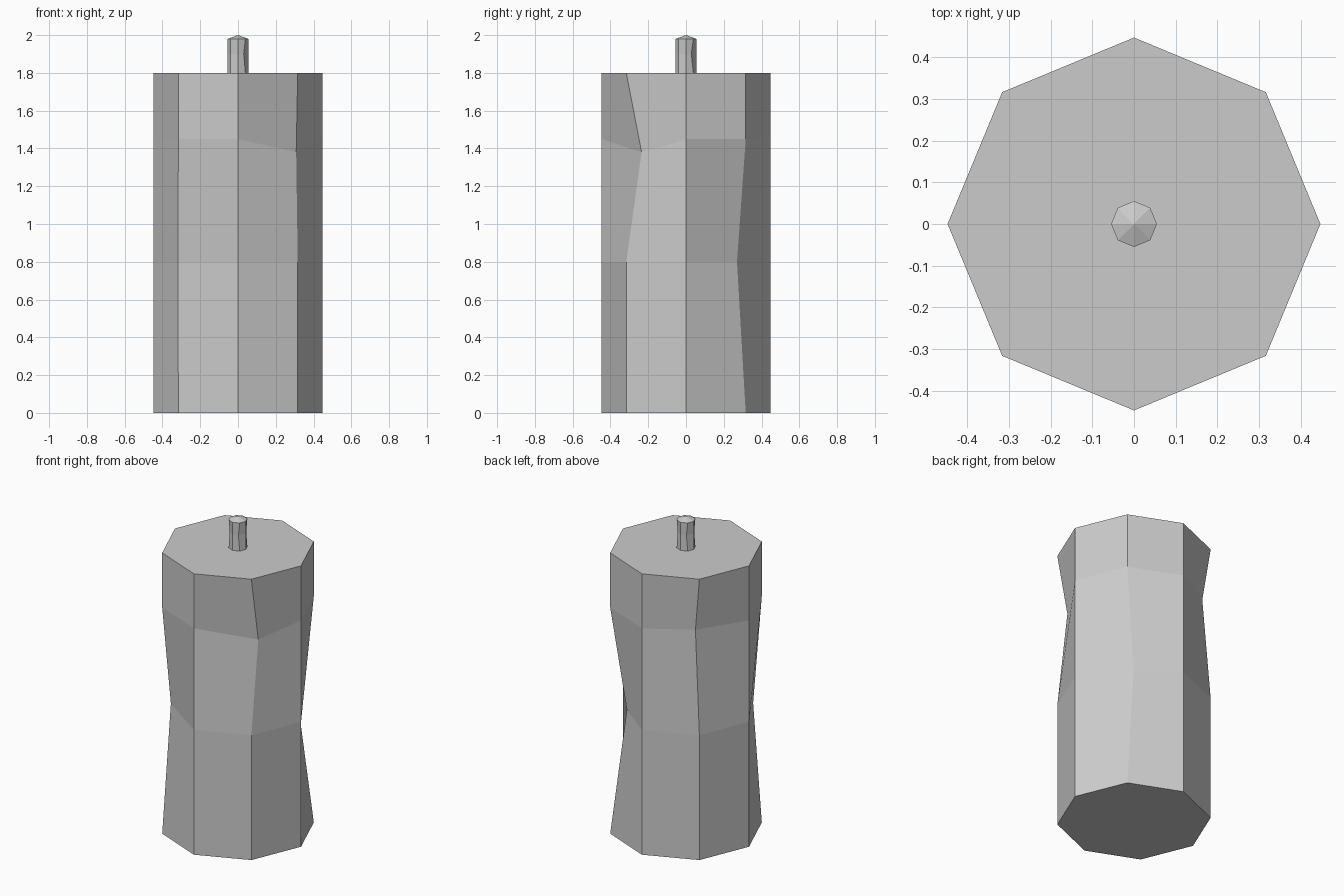
import bpy, bmesh
from math import cos, sin, radians

if "Cube" in bpy.data.objects:
    bpy.data.objects.remove(bpy.data.objects["Cube"])


def carved_prism(name, radius, levels, dents, tip=None):
    """Eight-sided column; dents maps (level, side) to a shifted corner."""
    bm = bmesh.new()
    rings = []
    for i, z in enumerate(levels):
        ring = []
        for k in range(8):
            a = radians(45 * k)
            co = dents.get((i, k), (radius * cos(a), radius * sin(a), z))
            ring.append(bm.verts.new(co))
        rings.append(ring)
    for lo, hi in zip(rings, rings[1:]):
        for k in range(8):
            n = (k + 1) % 8
            bm.faces.new((lo[k], lo[n], hi[n], hi[k]))
    bm.faces.new(rings[0][::-1])
    if tip is None:
        bm.faces.new(rings[-1])
    else:
        apex = bm.verts.new((0, 0, tip))
        for k in range(8):
            bm.faces.new((rings[-1][k], rings[-1][(k + 1) % 8], apex))
    bmesh.ops.recalc_face_normals(bm, faces=bm.faces)
    mesh = bpy.data.meshes.new(name)
    bm.to_mesh(mesh)
    bm.free()
    obj = bpy.data.objects.new(name, mesh)
    bpy.context.collection.objects.link(obj)
    return obj


# Wax body: sides count anticlockwise from +x, diagonal corners are dented
carved_prism("candle_body", 0.447, (0, 0.8, 1.45, 1.8), {
    (1, 1): (0.23, 0.27, 0.80),
    (1, 5): (-0.317, -0.227, 0.80),
    (2, 7): (0.308, -0.235, 1.38),
    (2, 3): (-0.272, 0.293, 1.455),
})

# Wick with a pinched middle and a shallow pointed top
carved_prism("wick", 0.055, (1.8, 1.9, 1.98), {
    (1, 1): (0.039, 0.028, 1.9),
    (1, 3): (-0.03, 0.039, 1.9),
    (1, 5): (-0.039, -0.028, 1.9),
    (1, 7): (0.03, -0.039, 1.9),
}, tip=2.0)
